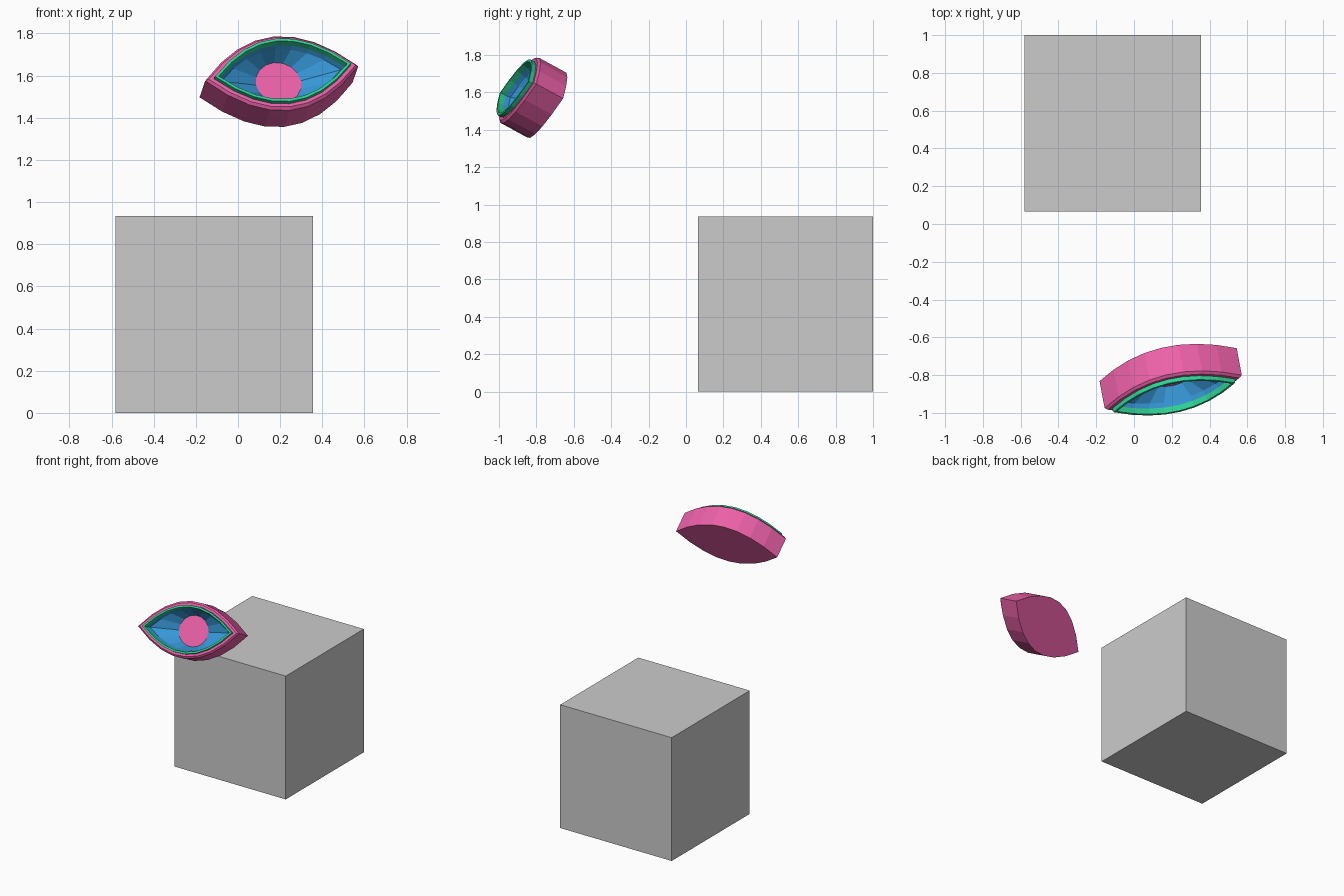
import bpy, bmesh
from math import pi, sin, cos
from mathutils import Matrix, Vector

if "Cube" in bpy.data.objects:
    bpy.data.objects.remove(bpy.data.objects["Cube"])

# Local eye frame: x along the width, y along the height, z out of the front
n = Vector((0.163, -0.866, 0.473)).normalized()
u = Vector((0.968, 0.234, 0.093))
u = (u - n * u.dot(n)).normalized()
v = n.cross(u)
FRAME = Matrix.Translation((0.2075, -0.8875, 1.61)) @ Matrix((u, v, n)).transposed().to_4x4()
SEG = 8  # segments on each lid curve


def material(name, color):
    m = bpy.data.materials.new(name)
    m.diffuse_color = (*color, 1)
    m.use_nodes = True
    m.node_tree.nodes["Principled BSDF"].inputs["Base Color"].default_value = m.diffuse_color
    return m


def lens(a, b, z):
    """Pointed oval of half width a and half height b."""
    pts = []
    for side in (1, -1):
        for i in range(SEG):
            t = side * (1 - 2 * i / SEG)
            pts.append((a * t, side * b * (1 - t * t), z))
    return pts


def disc(r, z):
    return [(r * cos(pi * i / SEG), r * sin(pi * i / SEG), z) for i in range(2 * SEG)]


def loft(name, rings, mat, cap_first=False, cap_last=False, closed=False):
    """Bridge equal-length rings; rings run from back to front outside."""
    bm = bmesh.new()
    loops = [[bm.verts.new(p) for p in r] for r in rings]
    pairs = list(zip(loops, loops[1:]))
    if closed:
        pairs.append((loops[-1], loops[0]))
    for a, b in pairs:
        for i in range(len(a)):
            j = (i + 1) % len(a)
            bm.faces.new((a[i], a[j], b[j], b[i]))
    if cap_first:
        bm.faces.new(loops[0][::-1])
    if cap_last:
        bm.faces.new(loops[-1])
    me = bpy.data.meshes.new(name)
    bm.to_mesh(me)
    bm.free()
    ob = bpy.data.objects.new(name, me)
    bpy.context.collection.objects.link(ob)
    me.materials.append(mat)
    ob.matrix_world = FRAME
    return ob


pink = material("pink", (0.85, 0.12, 0.40))
green = material("green", (0.03, 0.65, 0.30))
blue = material("blue", (0.04, 0.33, 0.72))

# Grey block
bpy.ops.mesh.primitive_cube_add(size=0.935, location=(-0.1125, 0.5325, 0.4675))
bpy.context.object.name = "block"

# Outer shell with chamfered front rim
loft("eye_shell", [lens(0.375, 0.2, -0.165), lens(0.375, 0.2, 0.0),
                   lens(0.36, 0.187, 0.013), lens(0.335, 0.171, 0.013)], pink, cap_first=True)

# Raised green trim
loft("trim_ring", [lens(0.335, 0.171, 0.0), lens(0.333, 0.17, 0.036),
                   lens(0.315, 0.156, 0.036), lens(0.309, 0.15, 0.0)], green, closed=True)

# Recessed bowl: short wall, then a slope to the round centre
loft("eye_bowl", [lens(0.309, 0.15, 0.005), lens(0.295, 0.14, -0.02), disc(0.11, -0.095)], blue)

# Round centre
loft("pupil", [disc(0.11, -0.11), disc(0.11, -0.095)], pink, cap_first=True, cap_last=True)
